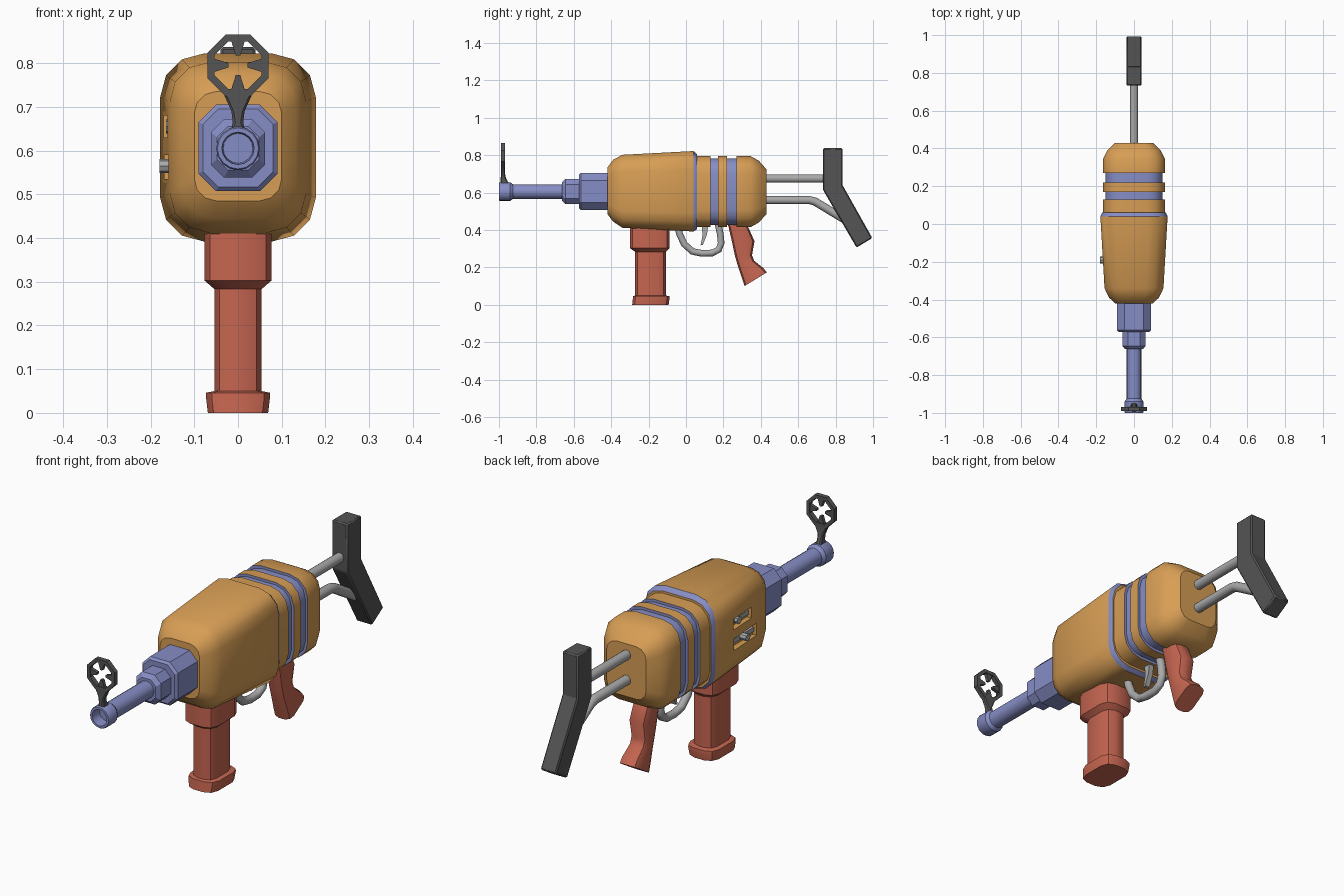
import bpy, bmesh, math
from mathutils import Vector

if "Cube" in bpy.data.objects:
    bpy.data.objects.remove(bpy.data.objects["Cube"])


def material(name, rgb):
    m = bpy.data.materials.new(name)
    m.diffuse_color = (*rgb, 1)
    m.use_nodes = True
    m.node_tree.nodes["Principled BSDF"].inputs["Base Color"].default_value = m.diffuse_color
    return m


ORANGE = material("orange shell", (.68, .34, .09))
BLUE = material("blue metal", (.24, .27, .56))
RED = material("red plastic", (.56, .13, .08))
GREY = material("light grey steel", (.4, .4, .4))
DARK = material("dark grey", (.09, .09, .09))


def finish(name, bm, mats, angle=35, bevel=0):
    bmesh.ops.remove_doubles(bm, verts=bm.verts, dist=1e-5)
    bmesh.ops.recalc_face_normals(bm, faces=bm.faces)
    me = bpy.data.meshes.new(name)
    bm.to_mesh(me)
    bm.free()
    for m in mats:
        me.materials.append(m)
    ob = bpy.data.objects.new(name, me)
    bpy.context.collection.objects.link(ob)
    if bevel:
        mod = ob.modifiers.new("bevel", 'BEVEL')
        mod.width, mod.segments = bevel, 1
    smooth(ob, angle)
    return ob


def smooth(ob, angle):
    bpy.ops.object.select_all(action='DESELECT')
    bpy.context.view_layer.objects.active = ob
    ob.select_set(True)
    bpy.ops.object.shade_smooth_by_angle(angle=math.radians(angle))


def section(p, q, hw, r, segs):
    """Rounded rectangle spanning (y,z) points p to q, half width hw in x."""
    p, q = Vector((0, *p)), Vector((0, *q))
    mid, half = (p + q) / 2, (q - p).length / 2
    v = (q - p).normalized()
    r = min(r, hw, half)
    pts = []
    for k, (sx, sy) in enumerate(((1, 1), (-1, 1), (-1, -1), (1, -1))):
        for j in range(segs + 1):
            a = math.pi / 2 * (k + j / segs)
            x = sx * (hw - r) + r * math.cos(a)
            pts.append(mid + Vector((x, 0, 0)) + v * (sy * (half - r) + r * math.sin(a)))
    return pts


def loft(bm, stations, segs, loop=False):
    """Skin stations (p, q, half width, radius[, material of next strip])."""
    rings = [[bm.verts.new(c) for c in section(*s[:4], segs)] for s in stations]
    n = len(rings[0])
    for i in range(len(rings) if loop else len(rings) - 1):
        a, b = rings[i], rings[(i + 1) % len(rings)]
        for j in range(n):
            f = bm.faces.new((a[j], a[(j + 1) % n], b[(j + 1) % n], b[j]))
            f.material_index = stations[i][4] if len(stations[i]) > 4 else 0
    if not loop:
        bm.faces.new(rings[0])
        bm.faces.new(rings[-1])


def lofted(name, stations, mats, segs, angle=35):
    bm = bmesh.new()
    loft(bm, stations, segs)
    return finish(name, bm, mats, angle)


def along_y(y, z0, z1, hw, r, m=0):
    return ((y, z0), (y, z1), hw, r, m)


def along_z(z, y0, y1, hw, r):
    return ((y0, z), (y1, z), hw, r)


def tube(name, path, r, mat):
    pts = [Vector(p) for p in path]
    st = []
    for i, p in enumerate(pts):
        t = (pts[min(i + 1, len(pts) - 1)] - pts[max(i - 1, 0)]).normalized()
        n = Vector((-t.y, t.x)) * r
        st.append((p - n, p + n, r, r))
    return lofted(name, st, [mat], 4, 50)


def prism(bm, pts, d0, d1, plane):
    """Extrude a profile: 'yz' goes along x, 'xz' goes along y."""
    put = (lambda p, d: (d, *p)) if plane == 'yz' else (lambda p, d: (p[0], d, p[1]))
    a = [bm.verts.new(put(p, d0)) for p in pts]
    b = [bm.verts.new(put(p, d1)) for p in pts]
    bm.faces.new(a)
    bm.faces.new(b)
    for i in range(len(pts)):
        j = (i + 1) % len(pts)
        bm.faces.new((a[i], a[j], b[j], b[i]))


# Front shell, with a blue sloping rim at its back
front = lofted("front_shell", [
    along_y(-.42, .485, .735, .10, .05), along_y(-.39, .445, .775, .132, .075),
    along_y(-.34, .412, .802, .156, .09), along_y(.04, .392, .822, .178, .10, 1),
    along_y(.06, .405, .805, .168, .09)], [ORANGE, BLUE], 3)

# Two slots cut in the left side
bm = bmesh.new()
for y0, y1, z0, z1 in ((-.24, -.10, .63, .68), (-.28, -.105, .535, .59)):
    prism(bm, [(y0, z0), (y1, z0), (y1, z1), (y0, z1)], -.25, -.14, 'yz')
cutter = finish("slot_cutter", bm, [ORANGE])
cutter.hide_render = True
mod = front.modifiers.new("slots", 'BOOLEAN')
mod.operation, mod.solver, mod.object = 'DIFFERENCE', 'EXACT', cutter
bpy.context.view_layer.objects.active = front
bpy.ops.object.modifier_apply(modifier=mod.name)
bpy.data.objects.remove(cutter)
smooth(front, 35)

# Small steel levers inside the slots
bm = bmesh.new()
for y0, y1, z in ((-.235, -.105, .655), (-.275, -.11, .562)):
    prism(bm, [(y0, z - .01), (y1, z - .01), (y1, z + .01), (y0, z + .01)], -.15, -.139, 'yz')
for y, z, x in ((-.15, .655, -.165), (-.19, .565, -.18)):
    prism(bm, [(y + .018 * math.cos(k * math.pi / 4), z + .016 * math.sin(k * math.pi / 4))
               for k in range(8)], x, -.14, 'yz')
finish("slot_levers", bm, [GREY])

# Rear shell with two blue grooves
full, core = (.415, .795, .163, .09), (.427, .783, .151, .08)
finish_end = [along_y(.345, *full), along_y(.39, .44, .77, .142, .075),
              along_y(.43, .485, .725, .10, .05)]
lofted("rear_shell", [
    along_y(.05, *full), along_y(.13, *full, 1), along_y(.13, *core, 1),
    along_y(.17, *core, 1), along_y(.17, *full), along_y(.22, *full, 1),
    along_y(.22, *core, 1), along_y(.27, *core, 1), along_y(.27, *full)] + finish_end,
    [ORANGE, BLUE], 3)

# Barrel shroud: two octagonal steps
lofted("barrel_shroud", [
    along_y(-.40, .507, .705, .09, .04), along_y(-.562, .507, .705, .09, .04),
    along_y(-.572, .517, .695, .08, .035), along_y(-.572, .538, .672, .062, .03),
    along_y(-.645, .538, .672, .062, .03), along_y(-.662, .555, .655, .048, .025)],
    [BLUE], 1, 25)


# Round barrel with muzzle collar and open bore
def disc(y, r):
    return along_y(y, .605 - r, .605 + r, r, r)


lofted("barrel", [disc(-.64, .039), disc(-.925, .039), disc(-.94, .05), disc(-.995, .05),
                  disc(-1, .047), disc(-1, .037), disc(-.95, .034)], [BLUE], 4)

# Ring sight on a flared post
bm = bmesh.new()
ZC = .795
loft(bm, [((y, ZC - h), (y, ZC + h), h, h * .586)
          for h, y in ((.07, -.99), (.07, -.968), (.054, -.968), (.054, -.99))], 1, True)
for k in range(4):
    c, s = round(math.cos(k * math.pi / 2)), round(math.sin(k * math.pi / 2))
    prism(bm, [(a * c - b * s, ZC + a * s + b * c) for a, b in
               ((.057, -.016), (.057, .016), (.022, .005), (.022, -.005))],
          -.987, -.971, 'xz')
loft(bm, [along_z(.73, -.99, -.968, .033, .005), along_z(.69, -.99, -.966, .015, .005),
          along_z(.665, -.992, -.957, .012, .006), along_z(.645, -.994, -.942, .016, .006)], 1)
finish("ring_sight", bm, [DARK], 30)

# Magazine: socket, body and flared foot
lofted("magazine", [
    along_z(.46, -.30, -.088, .077, .045), along_z(.303, -.30, -.088, .077, .045),
    along_z(.283, -.272, -.108, .054, .04), along_z(.05, -.272, -.108, .054, .04),
    along_z(.046, -.283, -.089, .073, .045), along_z(.034, -.284, -.088, .073, .045),
    along_z(0, -.288, -.093, .069, .045)], [RED], 2, 30)

# Pistol grip
lofted("pistol_grip", [
    ((.215, .45), (.315, .45), .044, .03), ((.228, .415), (.335, .41), .044, .03),
    ((.245, .34), (.366, .34), .044, .03), ((.262, .26), (.353, .265), .042, .03),
    ((.278, .205), (.365, .235), .042, .03), ((.305, .125), (.415, .195), .046, .03),
    ((.313, .10), (.432, .173), .046, .03)], [RED], 2)

# Trigger guard and trigger
tube("trigger_guard", [(-.045, .43), (-.035, .38), (-.01, .325), (.035, .285), (.085, .275),
                       (.14, .277), (.175, .295), (.188, .33), (.183, .38), (.17, .44)],
     .018, GREY)
bm = bmesh.new()
prism(bm, [(.085, .43), (.12, .43), (.112, .375), (.09, .32), (.078, .318), (.088, .37)],
      -.012, .012, 'yz')
finish("trigger", bm, [GREY])

# Stock rods
tube("upper_stock_rod", [(.40, .675), (.76, .675)], .022, GREY)
tube("lower_stock_rod", [(.40, .56), (.66, .56), (.69, .552), (.85, .455)], .022, GREY)

# Shoulder butt
bm = bmesh.new()
prism(bm, [(.732, .837), (.837, .837), (.837, .64), (.996, .357), (.912, .306), (.732, .615)],
      -.04, .04, 'yz')
finish("shoulder_butt", bm, [DARK], 25, .006)
